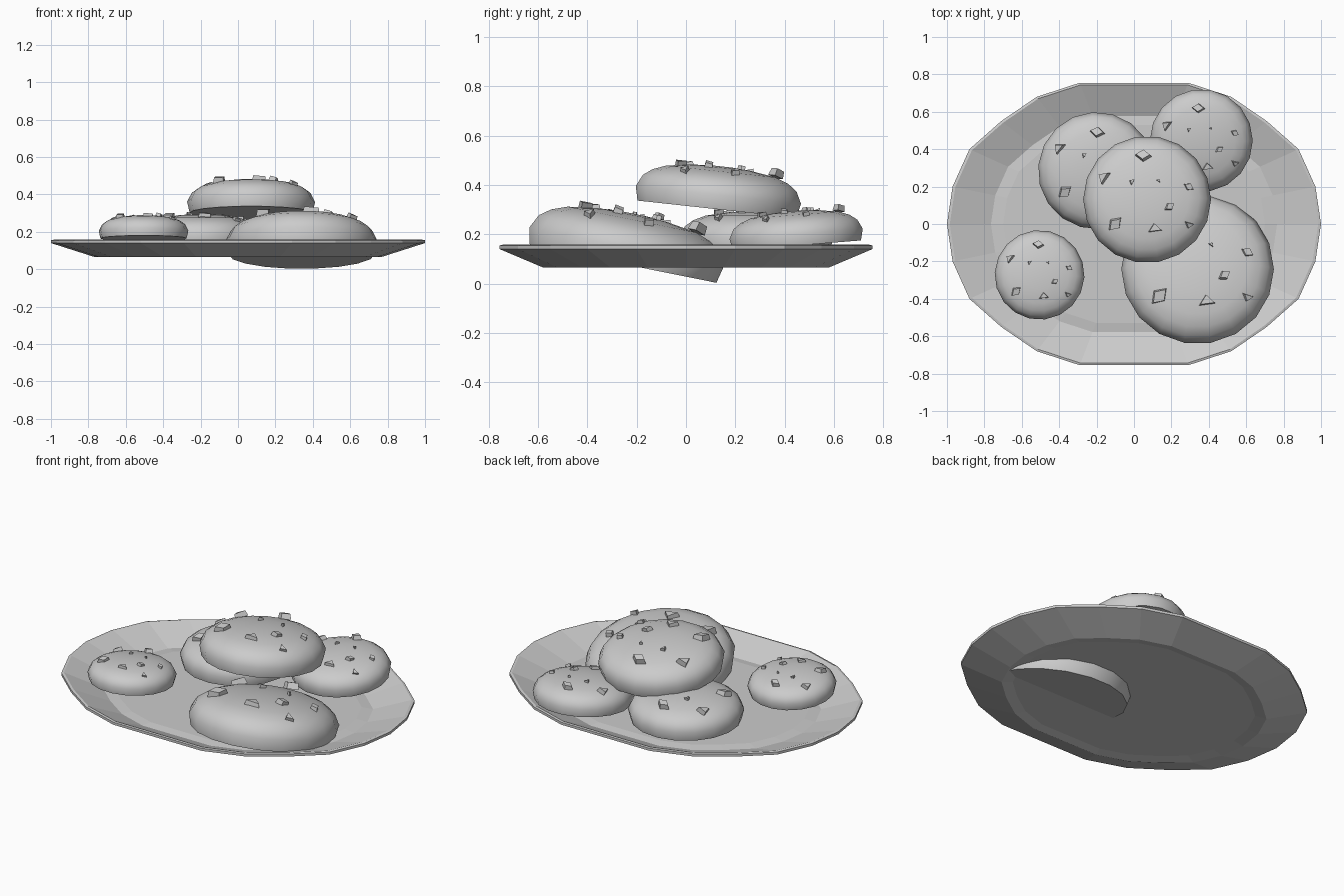
import bpy, bmesh, math, random
from mathutils import Vector, Matrix

random.seed(4)
if "Cube" in bpy.data.objects:
    bpy.data.objects.remove(bpy.data.objects["Cube"], do_unlink=True)

grey = bpy.data.materials.new("plain grey")
grey.use_nodes = True
grey.diffuse_color = (0.6, 0.6, 0.6, 1)
grey.node_tree.nodes["Principled BSDF"].inputs["Base Color"].default_value = (0.6, 0.6, 0.6, 1)


def finish(bm, name):
    bmesh.ops.recalc_face_normals(bm, faces=bm.faces)
    mesh = bpy.data.meshes.new(name)
    bm.to_mesh(mesh)
    bm.free()
    mesh.materials.append(grey)
    return mesh


def place(mesh, name, matrix=Matrix()):
    obj = bpy.data.objects.new(name, mesh)
    bpy.context.collection.objects.link(obj)
    obj.matrix_world = matrix
    return obj


def loft(outline, profile, name):
    """Stack scaled copies of an outline, joined and capped at both ends."""
    bm = bmesh.new()
    rings = [[bm.verts.new((x * s, y * s, z)) for x, y in outline] for s, z in profile]
    n = len(outline)
    for low, high in zip(rings, rings[1:]):
        for i in range(n):
            j = (i + 1) % n
            bm.faces.new((low[i], low[j], high[j], high[i]))
    bm.faces.new(rings[0][::-1])
    bm.faces.new(rings[-1])
    return finish(bm, name)


# Oval plate: one quarter of the rim, mirrored twice
quarter = [(0.97, 0.2), (0.88, 0.4), (0.71, 0.55), (0.52, 0.68), (0.29, 0.755)]
half = [(1, 0)] + quarter + [(-x, y) for x, y in reversed(quarter)]
rim = half + [(-x, -y) for x, y in half]
plate_profile = [(0.7, 0.075), (0.765, 0.065), (1, 0.14), (1, 0.155),
                 (0.985, 0.158), (0.765, 0.085), (0.7, 0.092)]
place(loft(rim, plate_profile, "plate"), "plate")

# Domed cookie of unit radius
SIDES = 18
circle = [(math.cos(math.tau * i / SIDES), math.sin(math.tau * i / SIDES)) for i in range(SIDES)]
dome = [(0.96, 0), (1, 0.17), (0.93, 0.31), (0.82, 0.39), (0.66, 0.45), (0.35, 0.495), (0.12, 0.51)]
cookie_mesh = loft(circle, dome, "cookie")


def surface(r):
    """Height and slope of the dome at radius r."""
    for (r0, z0), (r1, z1) in zip(dome[1:], dome[2:]):
        if r1 <= r <= r0:
            slope = (z1 - z0) / (r0 - r1)
            return z0 + (r0 - r) * slope, slope
    return dome[-1][1], 0


# Angular chips: x, y, size, corners, lift
chips = [(-0.06, 0.66, 0.13, 4, 0.05), (-0.68, 0.32, 0.13, 3, 0.03), (-0.24, 0.24, 0.06, 3, 0),
         (0.18, 0.26, 0.04, 3, 0), (0.65, 0.17, 0.09, 4, 0), (0.35, -0.15, 0.09, 4, 0.01),
         (0.65, -0.42, 0.09, 3, 0), (0.12, -0.49, 0.13, 3, 0.01), (-0.5, -0.42, 0.14, 4, 0.02)]
bm = bmesh.new()
for x, y, size, corners, lift in chips:
    r = math.hypot(x, y)
    z, slope = surface(r)
    normal = Vector((x / r * slope, y / r * slope, 1))
    normal += Vector((random.uniform(-0.2, 0.2), random.uniform(-0.2, 0.2), 0))
    turn = normal.to_track_quat('Z', 'Y').to_matrix().to_4x4()
    spin = Matrix.Rotation(random.uniform(0, math.tau), 4, 'Z')
    made = bmesh.ops.create_cone(bm, cap_ends=True, segments=corners, radius1=size,
                                 radius2=size * 0.85, depth=0.09)["verts"]
    bmesh.ops.transform(bm, verts=made, matrix=Matrix.Translation((x, y, z + lift))
                        @ turn @ spin @ Matrix.Diagonal((1, 0.7, 1, 1)))
chip_mesh = finish(bm, "chips")

# Five cookies: base centre, radius, tilt and turn in degrees
layout = {
    "top": ((0.07, 0.125, 0.302), 0.342, -6.2, 0),
    "front": ((0.34, -0.255, 0.08), 0.408, -11.4, 0),
    "back_left": ((-0.2, 0.285, 0.135), 0.313, 0, -6),
    "back_right": ((0.36, 0.45, 0.155), 0.275, 4.5, 0),
    "small": ((-0.505, -0.275, 0.165), 0.24, -4, -3),
}
for name, (spot, radius, tilt, turn) in layout.items():
    pose = (Matrix.Translation(spot) @ Matrix.Rotation(math.radians(tilt), 4, 'X')
            @ Matrix.Rotation(math.radians(turn), 4, 'Z') @ Matrix.Scale(radius, 4))
    cookie = place(cookie_mesh, name + "_cookie", pose)
    place(chip_mesh, name + "_cookie_chips", pose)

# Smooth the shared cookie mesh, keeping its base edge sharp
bpy.ops.object.select_all(action='DESELECT')
cookie.select_set(True)
bpy.context.view_layer.objects.active = cookie
bpy.ops.object.shade_smooth_by_angle(angle=math.radians(40))
